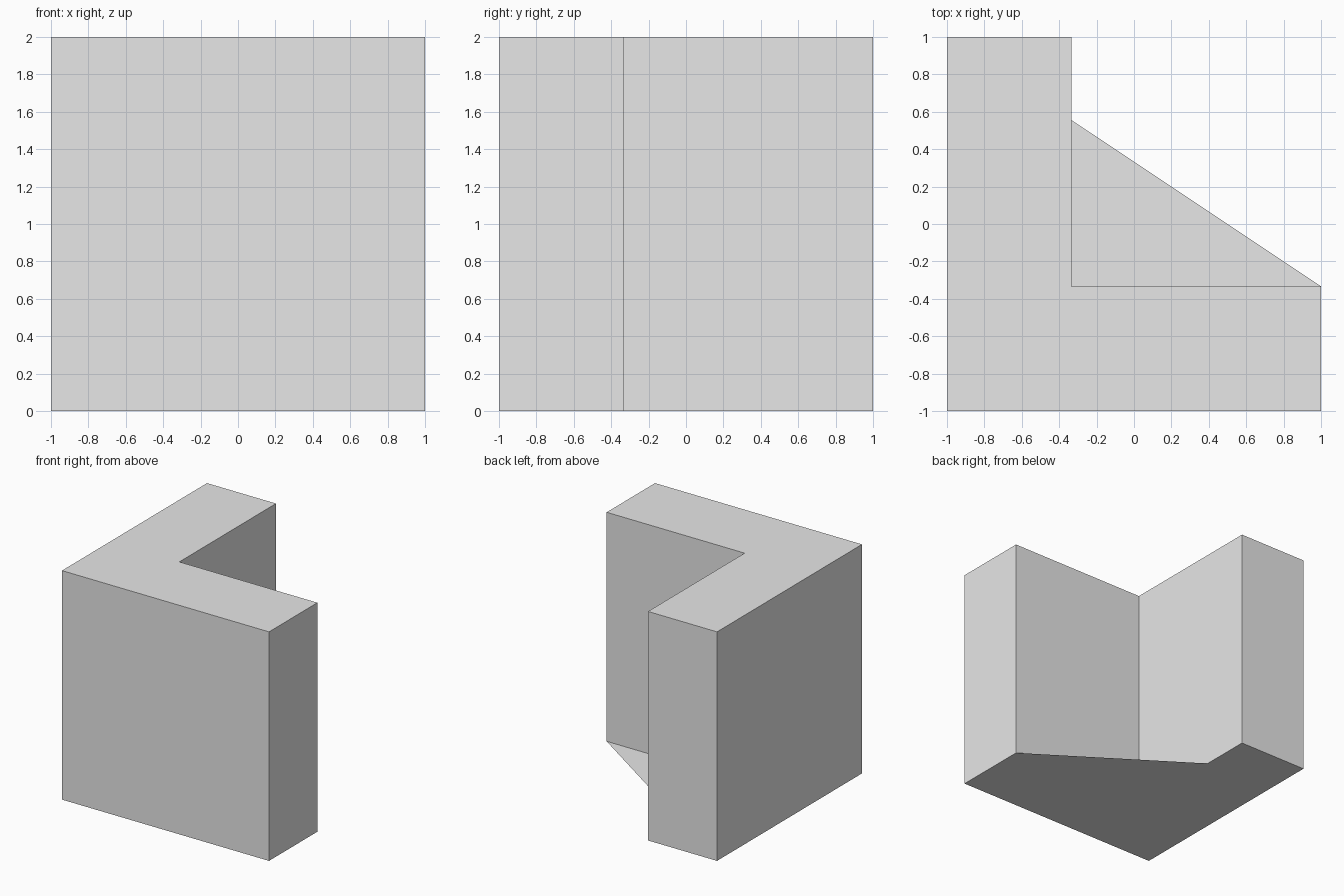
import bpy
import bmesh

cube = bpy.data.objects.get("Cube")
if cube:
    bpy.data.objects.remove(cube, do_unlink=True)

GREY = (0.8, 0.8, 0.8, 1.0)
HEIGHT = 2.0
INNER = -1 / 3       # inside faces of both walls
FLOOR_END = 0.555    # where the floor meets the left arm

grey = bpy.data.materials.new("light_grey")
grey.use_nodes = True
grey.diffuse_color = GREY
grey.node_tree.nodes["Principled BSDF"].inputs["Base Color"].default_value = GREY


def make_slab(name, outline, height=0.0):
    """Flat outline at ground level, extruded up when a height is given."""
    bm = bmesh.new()
    base = bm.faces.new([bm.verts.new((x, y, 0)) for x, y in outline])
    if height:
        result = bmesh.ops.extrude_face_region(bm, geom=[base], use_keep_orig=True)
        top = [g for g in result["geom"] if isinstance(g, bmesh.types.BMVert)]
        bmesh.ops.translate(bm, verts=top, vec=(0, 0, height))
        bmesh.ops.recalc_face_normals(bm, faces=bm.faces[:])
    mesh = bpy.data.meshes.new(name)
    bm.to_mesh(mesh)
    bm.free()
    mesh.materials.append(grey)
    obj = bpy.data.objects.new(name, mesh)
    bpy.context.collection.objects.link(obj)
    return obj


# L-shaped corner wall
make_slab("corner_wall", [(-1, -1), (1, -1), (1, INNER), (INNER, INNER),
                          (INNER, 1), (-1, 1)], HEIGHT)

# Paper-thin triangular floor between the arms
make_slab("corner_floor", [(INNER, INNER), (1, INNER), (INNER, FLOOR_END)])
